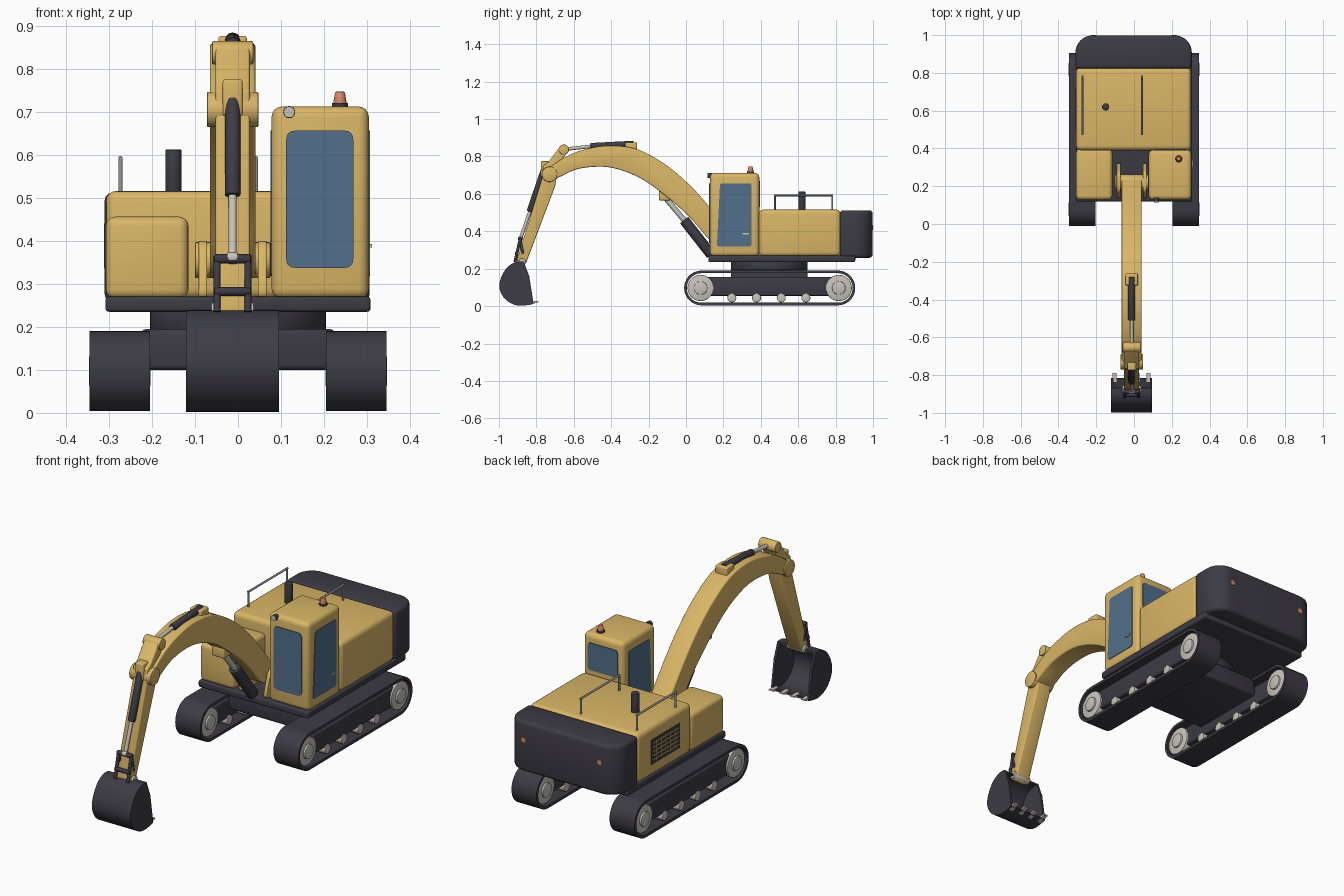
import bpy, bmesh, math
from mathutils import Vector, Matrix

if "Cube" in bpy.data.objects:
    bpy.data.objects.remove(bpy.data.objects["Cube"])


def material(name, r, g, b):
    m = bpy.data.materials.new(name)
    m.diffuse_color = (r, g, b, 1)
    m.use_nodes = True
    m.node_tree.nodes["Principled BSDF"].inputs["Base Color"].default_value = m.diffuse_color
    return m


YELLOW = material("yellow_paint", 0.70, 0.47, 0.135)
DARK = material("dark_metal", 0.047, 0.044, 0.058)
GLASS = material("blue_glass", 0.085, 0.16, 0.26)
STEEL = material("light_steel", 0.58, 0.55, 0.50)
RAIL = material("rail_grey", 0.30, 0.30, 0.31)
ORANGE = material("orange_lamp", 0.68, 0.25, 0.14)
CX = -0.0125  # centre line of the digging arm


def finish(name, bm, mat, bevel=0, segs=3):
    bmesh.ops.recalc_face_normals(bm, faces=bm.faces)
    if bevel:
        edges = [e for e in bm.edges if e.calc_face_angle(0) > 0.6]
        bmesh.ops.bevel(bm, geom=edges, offset=bevel, segments=segs,
                        profile=0.5, affect='EDGES', clamp_overlap=True)
    me = bpy.data.meshes.new(name)
    bm.to_mesh(me)
    bm.free()
    me.materials.append(mat)
    me.shade_smooth()
    me.set_sharp_from_angle(angle=math.radians(35))
    ob = bpy.data.objects.new(name, me)
    bpy.context.collection.objects.link(ob)
    return ob


def prism(name, pts, a, b, axis, mat, bevel=0, segs=3):
    """Extrude a 2D profile from a to b along an axis."""
    put = {'x': lambda p, t: (t, p[0], p[1]),
           'y': lambda p, t: (p[0], t, p[1]),
           'z': lambda p, t: (p[0], p[1], t)}[axis]
    bm = bmesh.new()
    lo = [bm.verts.new(put(p, a)) for p in pts]
    hi = [bm.verts.new(put(p, b)) for p in pts]
    bm.faces.new(lo)
    bm.faces.new(hi)
    for i in range(len(pts)):
        j = (i + 1) % len(pts)
        bm.faces.new((lo[i], lo[j], hi[j], hi[i]))
    return finish(name, bm, mat, bevel, segs)


def box(name, x0, x1, y0, y1, z0, z1, mat, bevel=0, segs=3):
    return prism(name, [(x0, y0), (x1, y0), (x1, y1), (x0, y1)], z0, z1, 'z', mat, bevel, segs)


def cyl(name, p0, p1, r, mat, r2=None, sides=28, bevel=0):
    p0, p1 = Vector(p0), Vector(p1)
    d = p1 - p0
    bm = bmesh.new()
    mtx = Matrix.Translation((p0 + p1) / 2) @ d.to_track_quat('Z', 'Y').to_matrix().to_4x4()
    bmesh.ops.create_cone(bm, cap_ends=True, segments=sides, radius1=r,
                          radius2=r if r2 is None else r2, depth=d.length, matrix=mtx)
    return finish(name, bm, mat, bevel, 2)


def pin(name, y, z, half, r, mat, cx=CX, bevel=0.004):
    return cyl(name, (cx - half, y, z), (cx + half, y, z), r, mat, bevel=bevel)


def arc(cx, cy, r, a0, a1, n):
    return [(cx + r * math.cos(math.radians(a0 + (a1 - a0) * i / n)),
             cy + r * math.sin(math.radians(a0 + (a1 - a0) * i / n))) for i in range(n + 1)]


def rounded(corners, r, n=5):
    """Round the corners of a convex polygon with small quadratic curves."""
    out = []
    for i, c in enumerate(corners):
        c = Vector(c)
        a = c + (Vector(corners[i - 1]) - c).normalized() * r
        b = c + (Vector(corners[(i + 1) % len(corners)]) - c).normalized() * r
        for k in range(n + 1):
            t = k / n
            out.append(tuple(a * (1 - t) ** 2 + c * 2 * t * (1 - t) + b * t * t))
    return out


def rect(u0, u1, v0, v1, r):
    return rounded([(u0, v0), (u1, v0), (u1, v1), (u0, v1)], r)


def spline(pts, n=5):
    """Smooth curve through the points."""
    P = [Vector(p) for p in pts]
    P = [2 * P[0] - P[1]] + P + [2 * P[-1] - P[-2]]
    out = []
    for i in range(1, len(P) - 2):
        a, b, c, d = P[i - 1:i + 3]
        for k in range(n):
            t = k / n
            out.append(tuple(0.5 * (2 * b + (c - a) * t + (2 * a - 5 * b + 4 * c - d) * t * t
                                    + (3 * b - a - 3 * c + d) * t ** 3)))
    return out + [tuple(P[-2])]


# Crawler tracks
def stadium(r):
    return arc(0.812, 0.097, r, -90, 90, 18) + arc(0.083, 0.097, r, 90, 270, 18)


for s, side in ((-1, "left"), (1, "right")):
    bm = bmesh.new()
    rings = []
    for x, r in ((0.205, 0.093), (0.345, 0.093), (0.345, 0.079), (0.205, 0.079)):
        rings.append([bm.verts.new((s * x, y, z)) for y, z in stadium(r)])
    for k in range(4):
        A, B = rings[k], rings[(k + 1) % 4]
        for i in range(len(A)):
            j = (i + 1) % len(A)
            bm.faces.new((A[i], A[j], B[j], B[i]))
    finish(side + "_track_belt", bm, DARK)
    box(side + "_track_frame", *sorted((s * 0.222, s * 0.328)), 0.10, 0.79, 0.055, 0.155, DARK, 0.008)
    for tag, y in (("front", 0.078), ("rear", 0.817)):
        pin(f"{side}_{tag}_wheel", y, 0.097, 0.062, 0.070, STEEL, s * 0.275)
        pin(f"{side}_{tag}_hub", y, 0.097, 0.0715, 0.036, STEEL, s * 0.275)
    for i in range(4):
        pin(f"{side}_roller_{i}", 0.245 + 0.132 * i, 0.044, 0.058, 0.024, STEEL, s * 0.275)

# Undercarriage, turntable and deck
box("undercarriage", -0.225, 0.225, 0.24, 0.65, 0.10, 0.195, DARK, 0.012)
cyl("turntable", (0, 0.445, 0.19), (0, 0.445, 0.24), 0.205, DARK, sides=48, bevel=0.006)
box("deck", -0.308, 0.308, 0.12, 0.905, 0.235, 0.27, DARK, 0.008)

# Upper body
box("engine_housing", -0.307, 0.303, 0.39, 0.828, 0.265, 0.516, YELLOW, 0.025, 4)
box("tool_box", -0.307, -0.115, 0.128, 0.398, 0.265, 0.456, YELLOW, 0.022, 4)
weight = [(-0.31, 0.822), (0.306, 0.822)] + arc(0.216, 0.908, 0.09, 0, 90, 10) + arc(-0.22, 0.908, 0.09, 90, 180, 10)
prism("counterweight", weight, 0.258, 0.512, 'z', DARK, 0.018)
for x in (-0.215, 0.211):
    cyl("rear_lamp", (x, 0.985, 0.42), (x, 1.0, 0.42), 0.013, ORANGE)
cyl("exhaust", (-0.15, 0.62, 0.50), (-0.15, 0.62, 0.612), 0.019, DARK, bevel=0.003)

# Side grille with slats
box("grille", -0.310, -0.304, 0.49, 0.72, 0.325, 0.45, DARK)
for i in range(5):
    z = 0.345 + 0.021 * i
    box("grille_slat", -0.312, -0.309, 0.50, 0.71, z, z + 0.005, YELLOW)
for i in range(5):
    y = 0.53 + 0.0365 * i
    box("grille_bar", -0.312, -0.309, y, y + 0.004, 0.335, 0.44, YELLOW)

# Handrails
for x in (-0.273, 0.042):
    for y in (0.475, 0.782):
        cyl("rail_post", (x, y, 0.505), (x, y, 0.595), 0.005, RAIL, sides=12)
    cyl("rail_bar", (x, 0.47, 0.592), (x, 0.787, 0.592), 0.005, RAIL, sides=12)

# Cab with windows, handle, beacon and lamp
box("cab", 0.078, 0.304, 0.128, 0.392, 0.265, 0.712, YELLOW, 0.024, 4)
prism("front_window", rect(0.112, 0.268, 0.337, 0.656, 0.022), 0.124, 0.130, 'y', GLASS)
prism("rear_window", rect(0.108, 0.274, 0.53, 0.668, 0.016), 0.390, 0.396, 'y', GLASS)
side_glass = rounded([(0.165, 0.318), (0.35, 0.318), (0.35, 0.656), (0.182, 0.656)], 0.014)
prism("right_window", side_glass, 0.302, 0.307, 'x', GLASS)
prism("left_window", side_glass, 0.075, 0.080, 'x', GLASS)
box("door_handle", 0.306, 0.312, 0.302, 0.338, 0.384, 0.392, STEEL)
cyl("beacon_base", (0.237, 0.345, 0.708), (0.237, 0.345, 0.72), 0.019, DARK)
cyl("beacon", (0.237, 0.345, 0.718), (0.237, 0.345, 0.747), 0.016, ORANGE, 0.011, bevel=0.003)
cyl("work_lamp", (0.119, 0.118, 0.699), (0.119, 0.14, 0.699), 0.014, DARK)
cyl("work_lamp_lens", (0.119, 0.114, 0.699), (0.119, 0.119, 0.699), 0.013, STEEL)

# Boom foot bracket
for s in (-1, 1):
    x = CX + s * 0.069
    prism("boom_bracket", rounded([(0.13, 0.265), (0.33, 0.265), (0.27, 0.40), (0.17, 0.40)], 0.03),
          x - 0.01, x + 0.01, 'x', YELLOW, 0.003)
pin("boom_foot_pin", 0.22, 0.355, 0.088, 0.042, YELLOW)

# Curved boom
upper = spline([(0.26, 0.36), (0.13, 0.525), (0.02, 0.647), (-0.11, 0.757), (-0.26, 0.838),
                (-0.41, 0.858), (-0.54, 0.838), (-0.64, 0.80), (-0.73, 0.742)])
lower = spline([(-0.735, 0.665), (-0.68, 0.688), (-0.57, 0.735), (-0.41, 0.742), (-0.25, 0.687),
                (-0.11, 0.59), (0.02, 0.475), (0.13, 0.35), (0.20, 0.315)])
prism("boom", upper + lower, CX - 0.053, CX + 0.053, 'x', YELLOW, 0.008)
pin("elbow_pin", -0.73, 0.705, 0.060, 0.041, YELLOW)

# Stick (dipper arm)
stick = [(-0.69, 0.70), (-0.70, 0.64), (-0.853, 0.235), (-0.875, 0.21), (-0.90, 0.22), (-0.903, 0.25),
         (-0.768, 0.69), (-0.765, 0.75), (-0.735, 0.77), (-0.68, 0.845), (-0.65, 0.862),
         (-0.628, 0.835), (-0.67, 0.77)]
prism("stick", stick, CX - 0.040, CX + 0.040, 'x', YELLOW, 0.006)
pin("stick_cylinder_eye", -0.653, 0.837, 0.048, 0.027, YELLOW)
box("bucket_cylinder_lug", CX - 0.023, CX + 0.023, -0.775, -0.73, 0.69, 0.775, YELLOW, 0.006)


# Hydraulic cylinders
def ram(name, a, m, b, r):
    P = [(CX, *p) for p in (a, m, b)]
    cyl(name + "_barrel", P[0], P[1], r, DARK, bevel=0.004)
    cyl(name + "_rod", P[1], P[2], r * 0.52, STEEL)
    pin(name + "_rod_end", *b, r * 0.7, r * 0.75, STEEL)


ram("boom_cylinder", (0.135, 0.275), (-0.01, 0.46), (-0.115, 0.585), 0.028)
ram("stick_cylinder", (-0.28, 0.866), (-0.51, 0.854), (-0.645, 0.839), 0.018)
ram("bucket_cylinder", (-0.758, 0.73), (-0.835, 0.505), (-0.885, 0.36), 0.018)
box("boom_cylinder_lug", CX - 0.035, CX + 0.035, -0.145, -0.085, 0.565, 0.62, YELLOW, 0.008)
box("stick_cylinder_lug", CX - 0.033, CX + 0.033, -0.325, -0.262, 0.82, 0.876, YELLOW, 0.006)

# Bucket linkage
for s in (-1, 1):
    x = CX + s * 0.036
    cyl("bucket_link", (x, -0.885, 0.365), (x, -0.915, 0.235), 0.008, DARK, sides=12)
    cyl("stick_link", (x, -0.888, 0.355), (x, -0.872, 0.28), 0.008, DARK, sides=12)
pin("linkage_pin", -0.887, 0.358, 0.043, 0.011, DARK)
pin("linkage_cross_pin", -0.905, 0.282, 0.043, 0.010, DARK)
pin("bucket_pin", -0.876, 0.236, 0.050, 0.020, STEEL)

# Bucket: curved shell, side plates and teeth
shell = spline([(-0.868, 0.238), (-0.91, 0.236), (-0.955, 0.208), (-0.99, 0.15), (-0.997, 0.095),
                (-0.972, 0.043), (-0.93, 0.012), (-0.88, 0.002), (-0.815, 0.012)])
inner = [(-0.845 + (y + 0.845) * 0.91, 0.12 + (z - 0.12) * 0.91) for y, z in shell]
prism("bucket_shell", shell + inner[::-1], CX - 0.107, CX + 0.107, 'x', DARK)
for s in (-1, 1):
    x = CX + s * 0.102
    prism("bucket_side", shell + [(-0.838, 0.16)], x - 0.006, x + 0.006, 'x', DARK)
for i in range(4):
    x = CX - 0.09 + 0.06 * i
    prism("bucket_tooth", [(-0.84, 0.004), (-0.788, 0.022), (-0.79, 0.027), (-0.84, 0.026)],
          x - 0.011, x + 0.011, 'x', STEEL)
